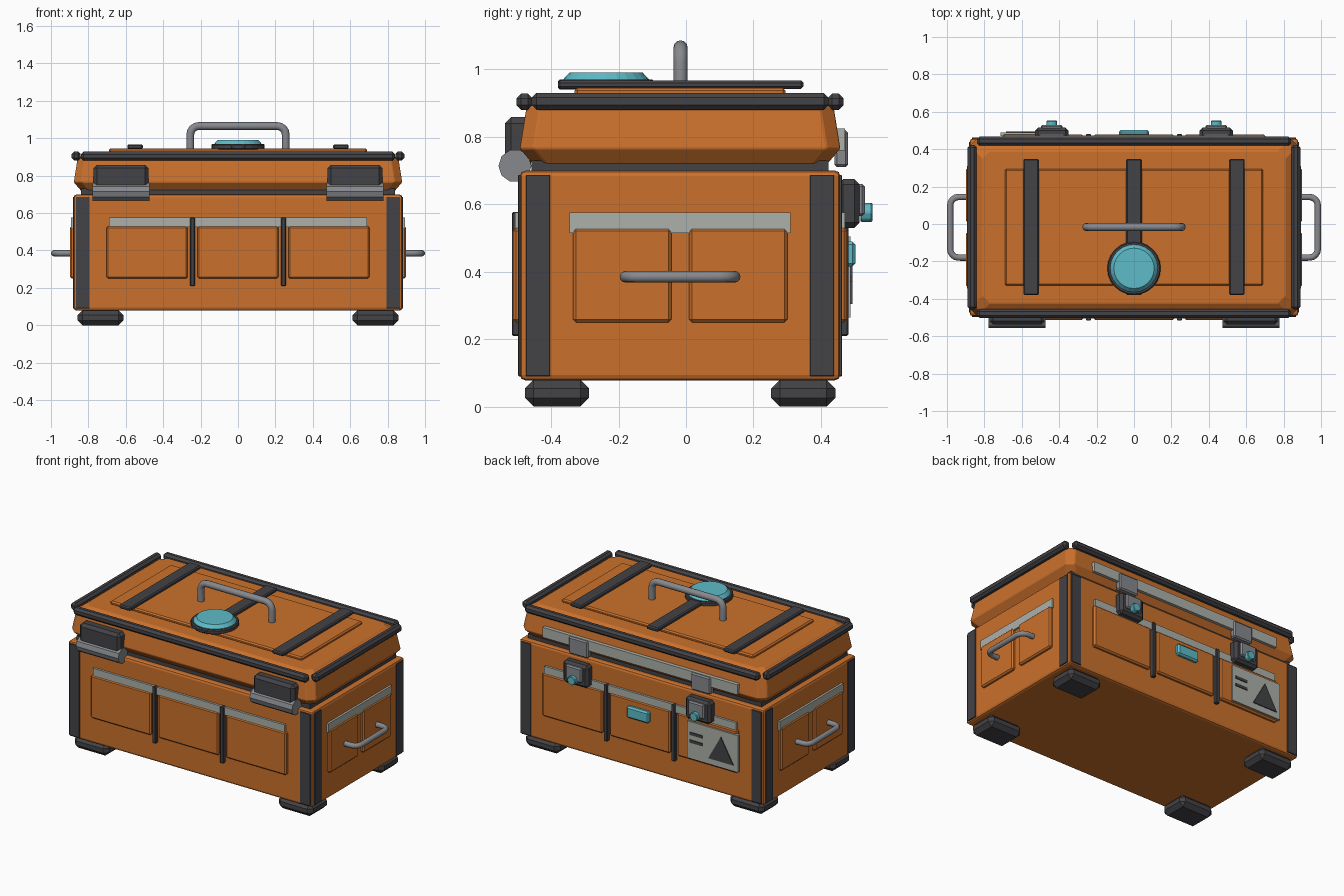
import bpy, bmesh, math
from mathutils import Vector, Matrix

cube = bpy.data.objects.get("Cube")
if cube:
    bpy.data.objects.remove(cube, do_unlink=True)


def material(name, rgb):
    m = bpy.data.materials.new(name)
    m.use_nodes = True
    m.diffuse_color = (*rgb, 1)
    m.node_tree.nodes["Principled BSDF"].inputs["Base Color"].default_value = (*rgb, 1)
    return m


ORANGE = material("orange paint", (0.60, 0.165, 0.025))
DARK = material("dark rubber", (0.056, 0.056, 0.063))
STEEL = material("steel", (0.24, 0.25, 0.27))
PALE = material("pale grey", (0.42, 0.44, 0.40))
TEAL = material("teal", (0.11, 0.50, 0.58))

CY = -0.0175           # middle of the case in depth
HX, HY = 0.878, 0.475  # half width and half depth of the case


def finish(name, bm, mat, bevel=0, segments=1, smooth=False):
    bmesh.ops.recalc_face_normals(bm, faces=bm.faces)
    me = bpy.data.meshes.new(name)
    bm.to_mesh(me)
    bm.free()
    ob = bpy.data.objects.new(name, me)
    bpy.context.collection.objects.link(ob)
    me.materials.append(mat)
    if bevel:
        mod = ob.modifiers.new("bevel", "BEVEL")
        mod.width, mod.segments = bevel, segments
    if smooth:
        bpy.ops.object.select_all(action="DESELECT")
        ob.select_set(True)
        bpy.context.view_layer.objects.active = ob
        bpy.ops.object.shade_smooth_by_angle(angle=math.radians(35))
    return ob


def box(name, mat, x, y, z, bevel=0, segments=1):
    """Box from (low, high) ranges."""
    bm = bmesh.new()
    bmesh.ops.create_cube(bm, size=1)
    for v in bm.verts:
        v.co = [(a + b) / 2 + c * abs(b - a) for (a, b), c in zip((x, y, z), v.co)]
    return finish(name, bm, mat, bevel, segments)


def disc(name, mat, centre, axis, r1, r2, depth, sides, bevel=0, smooth=False):
    """Cylinder or cone along an axis, r1 at its start."""
    bm = bmesh.new()
    bmesh.ops.create_cone(bm, cap_ends=True, segments=sides, radius1=r1, radius2=r2, depth=depth)
    rot = Vector((0, 0, 1)).rotation_difference(Vector(axis)).to_matrix().to_4x4()
    bmesh.ops.transform(bm, matrix=Matrix.Translation(centre) @ rot, verts=bm.verts)
    return finish(name, bm, mat, bevel, 1, smooth)


def handle(name, centre, along, out, half, rise, r, bend=0.045):
    """Round bar bent into a bracket."""
    centre, along, out = Vector(centre), Vector(along), Vector(out)
    path = [(-half, 0)]
    arc = [(-half + bend * (1 - math.cos(t)), rise - bend * (1 - math.sin(t)))
           for t in (i * math.pi / 8 for i in range(5))]
    path += arc + [(-a, b) for a, b in reversed(arc)] + [(half, 0)]
    side = along.cross(out)
    bm = bmesh.new()
    rings = []
    for i, (a, b) in enumerate(path):
        p, n = path[max(i - 1, 0)], path[min(i + 1, len(path) - 1)]
        tangent = (along * (n[0] - p[0]) + out * (n[1] - p[1])).normalized()
        normal = side.cross(tangent)
        mid = centre + along * a + out * b
        rings.append([bm.verts.new(mid + r * (side * math.cos(t) + normal * math.sin(t)))
                      for t in (k * math.pi / 6 for k in range(12))])
    for ra, rb in zip(rings, rings[1:]):
        for k in range(12):
            bm.faces.new((ra[k], ra[k - 1], rb[k - 1], rb[k]))
    bm.faces.new(rings[0])
    bm.faces.new(rings[-1])
    return finish(name, bm, STEEL, smooth=True)


def face_y(side, low, high):
    """Depth range measured outward from the front (-1) or back (1) wall."""
    return tuple(sorted((CY + side * (HY + low), CY + side * (HY + high))))


def face_x(side, low, high):
    return tuple(sorted((side * (HX + low), side * (HX + high))))


# Case body and seal
box("body", ORANGE, (-HX, HX), (CY - HY, CY + HY), (0.078, 0.70), 0.016, 2)
box("lid_seal", DARK, (-0.84, 0.84), (CY - 0.44, CY + 0.44), (0.69, 0.73))

# Lid: stacked rings with cut corners
bm = bmesh.new()
rings = []
for z, inset in ((0.712, 0.045), (0.765, 0), (0.89, 0.02), (0.925, 0.068)):
    a, b, c = HX - inset, HY - inset, 0.04
    corners = [(a, b - c), (a - c, b), (c - a, b), (-a, b - c),
               (-a, c - b), (c - a, -b), (a - c, -b), (a, c - b)]
    rings.append([bm.verts.new((x, CY + y, z)) for x, y in corners])
for lo, hi in zip(rings, rings[1:]):
    for k in range(8):
        bm.faces.new((lo[k - 1], lo[k], hi[k], hi[k - 1]))
bm.faces.new(rings[0])
bm.faces.new(rings[-1])
finish("lid", bm, ORANGE, 0.004)
box("lid_panel", ORANGE, (-0.69, 0.69), (-0.33, 0.295), (0.92, 0.945), 0.008)

# Edge rails round the lid, and straps over it
for s, word in ((-1, "front"), (1, "back")):
    y = CY + s * 0.461
    box(word + "_lid_rail", DARK, (-0.84, 0.84), (y - 0.024, y + 0.024), (0.88, 0.928), 0.014)
for s, word in ((-1, "right"), (1, "left")):
    box(word + "_lid_rail", DARK, (s * 0.865 - 0.024, s * 0.865 + 0.024),
        (CY - 0.44, CY + 0.44), (0.88, 0.93), 0.014)
for x, word in ((-0.55, "right"), (0, "middle"), (0.55, "left")):
    box(word + "_lid_strap", DARK, (x - 0.042, x + 0.042), (-0.38, 0.348), (0.942, 0.967), 0.007)

# Lid button and handle
disc("button_base", DARK, (0, -0.237, 0.955), (0, 0, 1), 0.143, 0.143, 0.03, 24, 0.006)
disc("button", TEAL, (0, -0.237, 0.979), (0, 0, 1), 0.13, 0.108, 0.024, 24)
handle("lid_handle", (0, -0.016, 0.94), (1, 0, 0), (0, 0, 1), 0.255, 0.125, 0.021)

# Front and back walls
for s, word in ((-1, "front"), (1, "back")):
    for i in (-1, 0, 1):
        box(word + "_panel", ORANGE, (i * 0.486 - 0.217, i * 0.486 + 0.217),
            face_y(s, -0.01, 0.02), (0.25, 0.53), 0.009)
    box(word + "_pale_strip", PALE, (-0.69, 0.69), face_y(s, -0.01, 0.014), (0.525, 0.575))
    for i in (-1, 1):
        box(word + "_divider", DARK, (i * 0.243 - 0.013, i * 0.243 + 0.013),
            face_y(s, -0.01, 0.024), (0.21, 0.577), 0.004)
        box(word + "_corner_strip", DARK, (i * 0.83 - 0.037, i * 0.83 + 0.037),
            face_y(s, -0.01, 0.005), (0.09, 0.687), 0.002)

# Side walls with carrying handles
for s, word in ((-1, "right"), (1, "left")):
    for i in (-1, 1):
        y = CY + i * 0.172
        box(word + "_side_panel", ORANGE, face_x(s, -0.01, 0.02),
            (y - 0.146, y + 0.146), (0.25, 0.53), 0.009)
        y = CY + i * 0.421
        box(word + "_side_corner_strip", DARK, face_x(s, -0.01, 0.005),
            (y - 0.036, y + 0.036), (0.09, 0.687), 0.002)
    box(word + "_side_pale_strip", PALE, face_x(s, -0.01, 0.014), (-0.345, 0.31), (0.515, 0.575))
    handle(word + "_side_handle", (s * 0.88, CY, 0.385), (0, 1, 0), (s, 0, 0), 0.162, 0.103, 0.017)

    # Feet
    for i in (-1, 1):
        y = CY + i * 0.365
        box(word + "_foot", DARK, (s * 0.735 - 0.123, s * 0.735 + 0.123),
            (y - 0.095, y + 0.095), (0, 0.08), 0.026)

    # Hinges on the front
    x = s * 0.625
    box(word + "_hinge_block", DARK, (x - 0.147, x + 0.147), (-0.537, -0.46), (0.70, 0.858), 0.018)
    disc(word + "_hinge_barrel", STEEL, (x, -0.507, 0.714), (1, 0, 0), 0.049, 0.049, 0.305, 10)

    # Latches on the back
    x = s * 0.44
    box(word + "_latch_hasp", STEEL, (x - 0.07, x + 0.07), (0.44, 0.481), (0.71, 0.82), 0.008)
    box(word + "_latch_body", DARK, (x - 0.09, x + 0.09), (0.45, 0.515), (0.53, 0.675), 0.016)
    box(word + "_latch_plate", STEEL, (x - 0.058, x + 0.058), (0.50, 0.53), (0.565, 0.66), 0.008)
    disc(word + "_latch_knob", TEAL, (x, 0.535, 0.576), (0, 1, 0), 0.03, 0.03, 0.036, 8, 0.004)

# Back details: lid strip, lamp and warning label
box("lid_back_strip", PALE, (-0.70, 0.70), (0.43, 0.472), (0.76, 0.825))
box("back_lamp", TEAL, (-0.08, 0.08), (0.47, 0.503), (0.415, 0.49), 0.01)
box("label_plate", PALE, (-0.715, -0.35), (0.47, 0.488), (0.265, 0.505))
for z in (0.37, 0.42):
    box("label_bar", DARK, (-0.46, -0.37), (0.485, 0.493), (z, z + 0.018))
bm = bmesh.new()
tri = [(-0.685, 0.305), (-0.505, 0.305), (-0.595, 0.465)]
near = [bm.verts.new((x, 0.486, z)) for x, z in tri]
far = [bm.verts.new((x, 0.494, z)) for x, z in tri]
bm.faces.new(near)
bm.faces.new(far)
for k in range(3):
    bm.faces.new((near[k - 1], near[k], far[k], far[k - 1]))
finish("label_triangle", bm, DARK)
